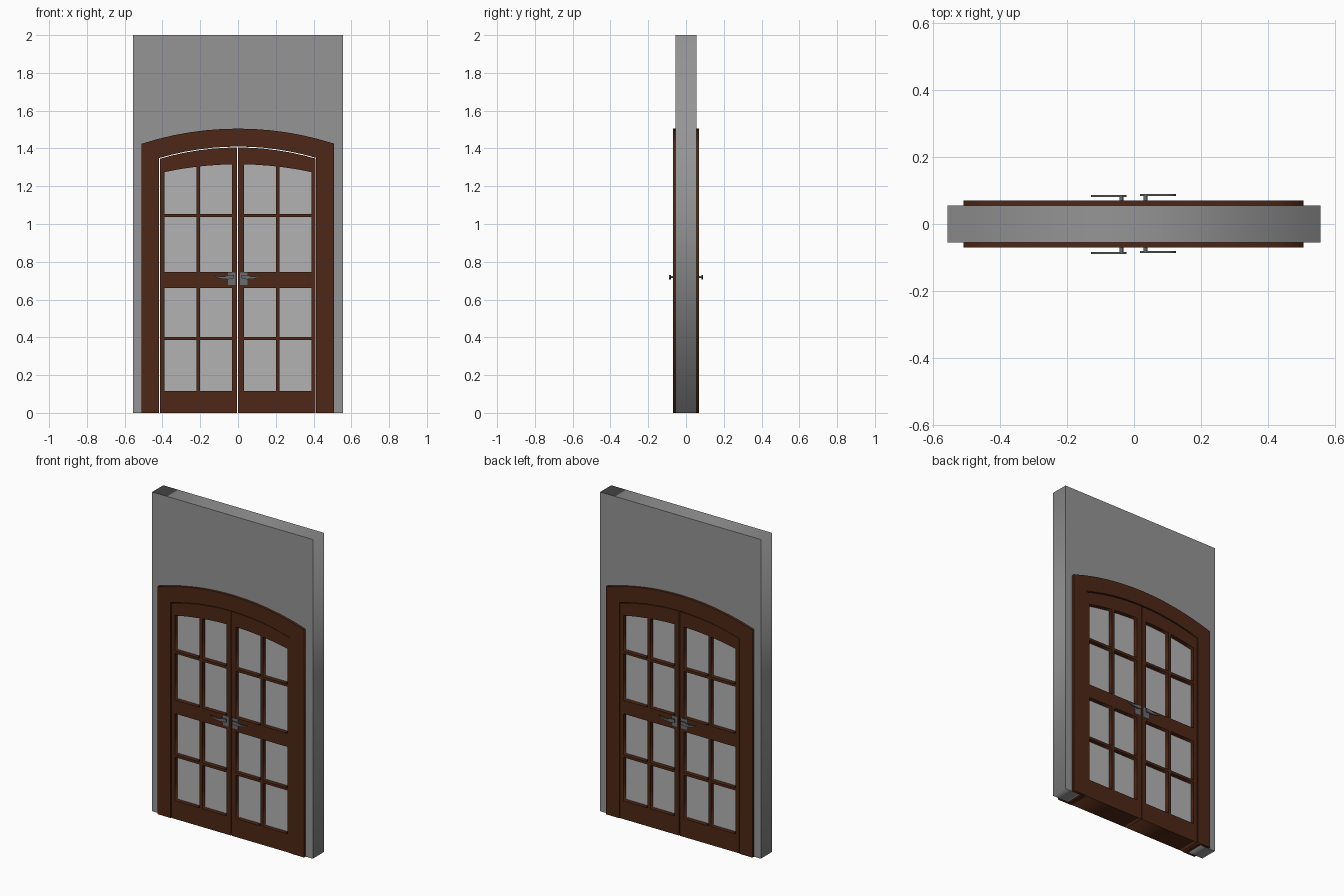
import bpy, math

if "Cube" in bpy.data.objects:
    bpy.data.objects.remove(bpy.data.objects["Cube"])


def material(name, r, g, b):
    m = bpy.data.materials.new(name)
    m.diffuse_color = (r, g, b, 1)
    m.use_nodes = True
    m.node_tree.nodes["Principled BSDF"].inputs["Base Color"].default_value = m.diffuse_color
    return m


WOOD = material("dark_wood", 0.075, 0.02, 0.008)
STONE = material("wall_grey", 0.30, 0.30, 0.30)
GLASS = material("pane_grey", 0.45, 0.45, 0.45)
METAL = material("handle_metal", 0.15, 0.15, 0.16)


def prism(name, loops, y0, y1, mat):
    """Extrude front-view (x, z) outlines from y0 to y1; inner loops become holes."""
    c = bpy.data.curves.new(name, 'CURVE')
    c.dimensions = '2D'
    c.fill_mode = 'BOTH'
    c.extrude = (y1 - y0) / 2
    for loop in loops:
        s = c.splines.new('POLY')
        s.points.add(len(loop) - 1)
        for p, (x, z) in zip(s.points, loop):
            p.co = (x, z, 0, 1)
        s.use_cyclic_u = True
    c.materials.append(mat)
    ob = bpy.data.objects.new(name, c)
    bpy.context.collection.objects.link(ob)
    ob.rotation_euler = (math.pi / 2, 0, 0)
    ob.location.y = (y0 + y1) / 2
    bpy.ops.object.select_all(action='DESELECT')
    ob.select_set(True)
    bpy.context.view_layer.objects.active = ob
    bpy.ops.object.convert(target='MESH')
    return bpy.context.object


def arc(x0, x1, crown, radius, n):
    """Points along a shallow arch whose top is at x = 0."""
    xs = [x0 + (x1 - x0) * i / n for i in range(n + 1)]
    return [(x, crown - radius + math.sqrt(radius ** 2 - x * x)) for x in xs]


def rect(x0, x1, z0, z1):
    return [(x0, z0), (x1, z0), (x1, z1), (x0, z1)]


def arched(x0, x1, z0, crown, radius, n):
    return [(x1, z0), (x0, z0)] + arc(x0, x1, crown, radius, n)


def portal(outer, inner):
    """Join an outer outline and an inner one, open at the floor."""
    return outer[1:] + outer[:1] + inner[:1] + inner[:1:-1] + inner[1:2]


# Wall with an arched doorway
doorway = arched(-0.45, 0.45, 0, 1.445, 1.52, 12)
wall_outline = [(0.557, 0), (-0.557, 0), (-0.557, 2), (0.557, 2)]
prism("wall", [portal(wall_outline, doorway)], -0.055, 0.055, STONE)

# Arched casings on both wall faces and the lining between them
inner = arched(-0.419, 0.412, 0, 1.41, 1.465, 12)
casing = portal(arched(-0.51, 0.507, 0, 1.505, 1.666, 12), inner)
prism("casing_front", [casing], -0.07, -0.055, WOOD)
prism("casing_back", [casing], 0.055, 0.07, WOOD)
prism("frame_lining", [portal(doorway, inner)], -0.055, 0.055, WOOD)

# Door leaves with pane openings, and the glass inside them
for side, x0, x1, columns in (
        ("left", -0.414, -0.004, ((-0.39, -0.219), (-0.201, -0.033))),
        ("right", 0.001, 0.411, ((0.033, 0.201), (0.219, 0.388)))):
    loops = [arched(x0, x1, 0, 1.405, 1.465, 6)]
    for a, b in columns:
        loops += [rect(a, b, 0.115, 0.387), rect(a, b, 0.403, 0.66),
                  rect(a, b, 0.745, 1.037),
                  arched(a, b, 1.053, 1.316, 1.85, 3)]
    prism(side + "_door_leaf", loops, -0.066, 0.066, WOOD)
    a, b = columns[0][0], columns[1][1]
    prism(side + "_lower_glass", [rect(a, b, 0.115, 0.66)], -0.04, 0.04, GLASS)
    prism(side + "_upper_glass", [arched(a, b, 0.745, 1.316, 1.85, 6)],
          -0.04, 0.04, GLASS)

# Lever handles, two on each face
lever = [(0.020, 0.712), (0.048, 0.707), (0.085, 0.710), (0.110, 0.717),
         (0.127, 0.729), (0.100, 0.723), (0.075, 0.721), (0.050, 0.729),
         (0.020, 0.731)]
for side, sx, shift in (("left", -1, -0.001), ("right", 1, 0.002)):
    for face, sy in (("front", -1), ("back", 1)):
        tag = f"{side}_{face}_"

        def part(name, outline, d0, d1):
            y0, y1 = sorted((sy * d0, sy * d1))
            prism(tag + name, [[(sx * x - 0.002, z) for x, z in outline]],
                  y0, y1, METAL)

        reach = 0.083 + sy * shift
        part("handle_plate", rect(0.012, 0.052, 0.678, 0.742), 0.06, 0.069)
        stem = [(0.036 + 0.006 * math.cos(math.tau * i / 10),
                 0.72 + 0.006 * math.sin(math.tau * i / 10)) for i in range(10)]
        part("handle_stem", stem, 0.066, reach)
        part("handle_lever", lever, reach - 0.001, reach + 0.005)
